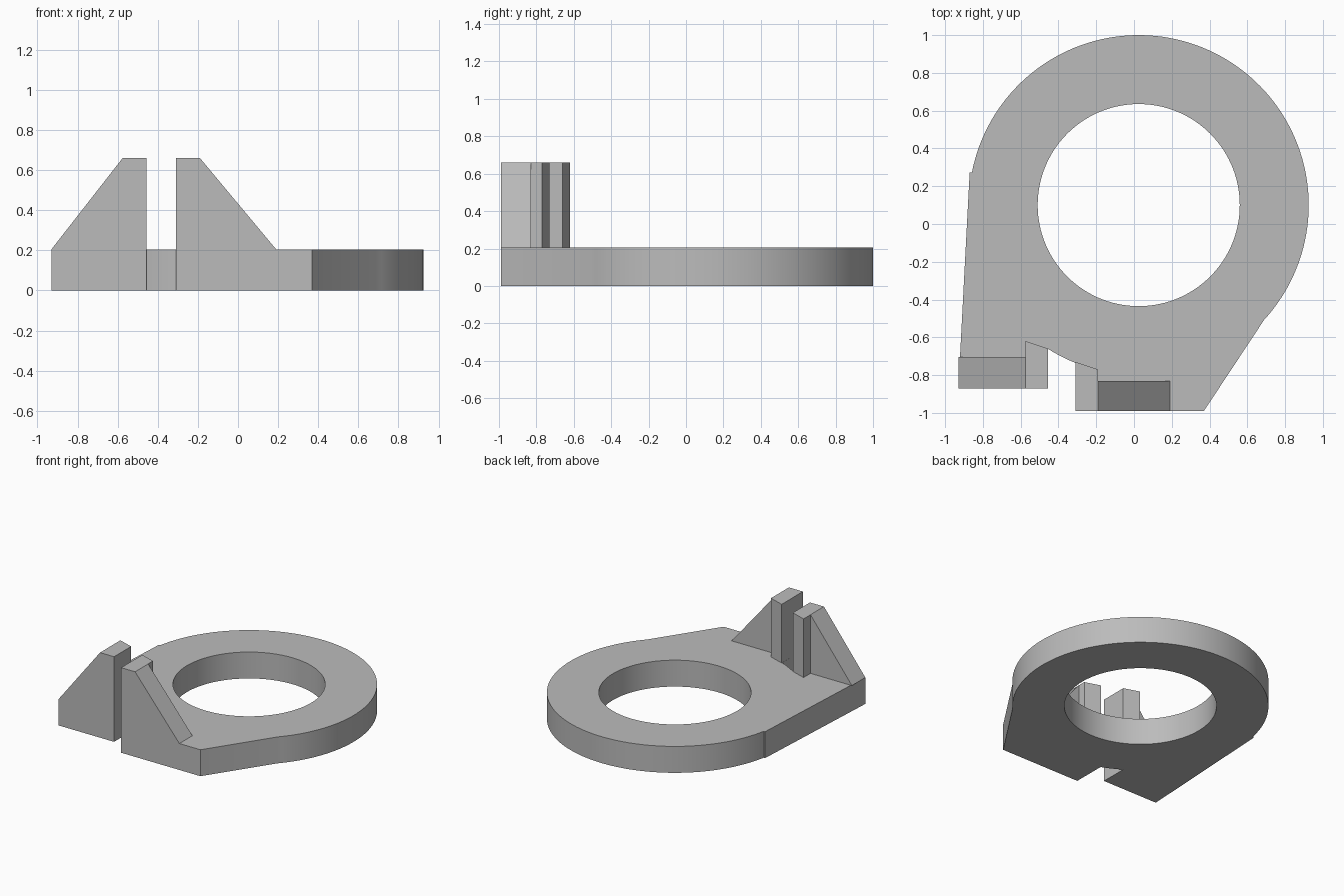
import bpy
import bmesh
from math import cos, sin, radians

cube = bpy.data.objects.get("Cube")
if cube:
    bpy.data.objects.remove(cube, do_unlink=True)

CENTRE = (0.025, 0.1)
OUTER, HOLE = 0.9, 0.535
PLATE_TOP, POST_TOP = 0.205, 0.66

grey = bpy.data.materials.new("plain grey")
grey.use_nodes = True
colour = (0.5, 0.5, 0.5, 1)
grey.diffuse_color = colour
grey.node_tree.nodes["Principled BSDF"].inputs["Base Color"].default_value = colour


def arc(radius, start, end, steps):
    """Points on a circle about the ring centre, angles in degrees."""
    angles = [radians(start + (end - start) * i / steps) for i in range(steps + 1)]
    return [(CENTRE[0] + radius * cos(a), CENTRE[1] + radius * sin(a)) for a in angles]


def extrude(name, loops, direction):
    """Fill closed 3D loops (inner ones become holes) and extrude them."""
    bm = bmesh.new()
    edges = []
    for loop in loops:
        verts = [bm.verts.new(p) for p in loop]
        edges += [bm.edges.new((v, verts[i - 1])) for i, v in enumerate(verts)]
    if len(loops) == 1:
        bm.faces.new(verts)
    else:
        bmesh.ops.triangle_fill(bm, edges=edges, use_beauty=True)
    result = bmesh.ops.extrude_face_region(bm, geom=bm.faces[:], use_keep_orig=True)
    moved = [g for g in result["geom"] if isinstance(g, bmesh.types.BMVert)]
    bmesh.ops.translate(bm, verts=moved, vec=direction)
    bmesh.ops.recalc_face_normals(bm, faces=bm.faces)
    mesh = bpy.data.meshes.new(name)
    bm.to_mesh(mesh)
    bm.free()
    mesh.materials.append(grey)
    obj = bpy.data.objects.new(name, mesh)
    bpy.context.collection.objects.link(obj)
    return obj


def flat(points, z):
    return [(x, y, z) for x, y in points]


# Ring plate with a tapered, notched foot
outline = arc(OUTER, -42.5, 169, 90)
outline += [(-0.87, 0.272), (-0.93, -0.87), (-0.455, -0.87)]
outline += arc(OUTER, 237.8, 248.1, 5)
outline += [(-0.31, -0.99), (0.37, -0.99)]
hole = arc(HOLE, 0, 360, 120)[:-1]
plate = extrude("ring_plate", [flat(outline, 0), flat(hole, 0)], (0, 0, PLATE_TOP))
bpy.context.view_layer.objects.active = plate
plate.select_set(True)
bpy.ops.object.shade_smooth_by_angle(angle=radians(30))


# Upright posts with slanted backs, each braced by a triangular gusset
def bracket(side, x0, x1, front, back0, back1, brace_x, brace_end, brace_back):
    base = [(x0, front), (x1, front), (x1, back1), (x0, back0)]
    extrude(side + "_post", [flat(base, PLATE_TOP)], (0, 0, POST_TOP - PLATE_TOP))
    triangle = [(brace_x, front, PLATE_TOP), (brace_end, front, PLATE_TOP),
                (brace_x, front, POST_TOP)]
    extrude(side + "_gusset", [triangle], (0, brace_back - front, 0))


bracket("right", -0.575, -0.455, -0.87, -0.62, -0.66, -0.575, -0.93, -0.705)
bracket("left", -0.31, -0.19, -0.99, -0.73, -0.77, -0.19, 0.19, -0.83)
